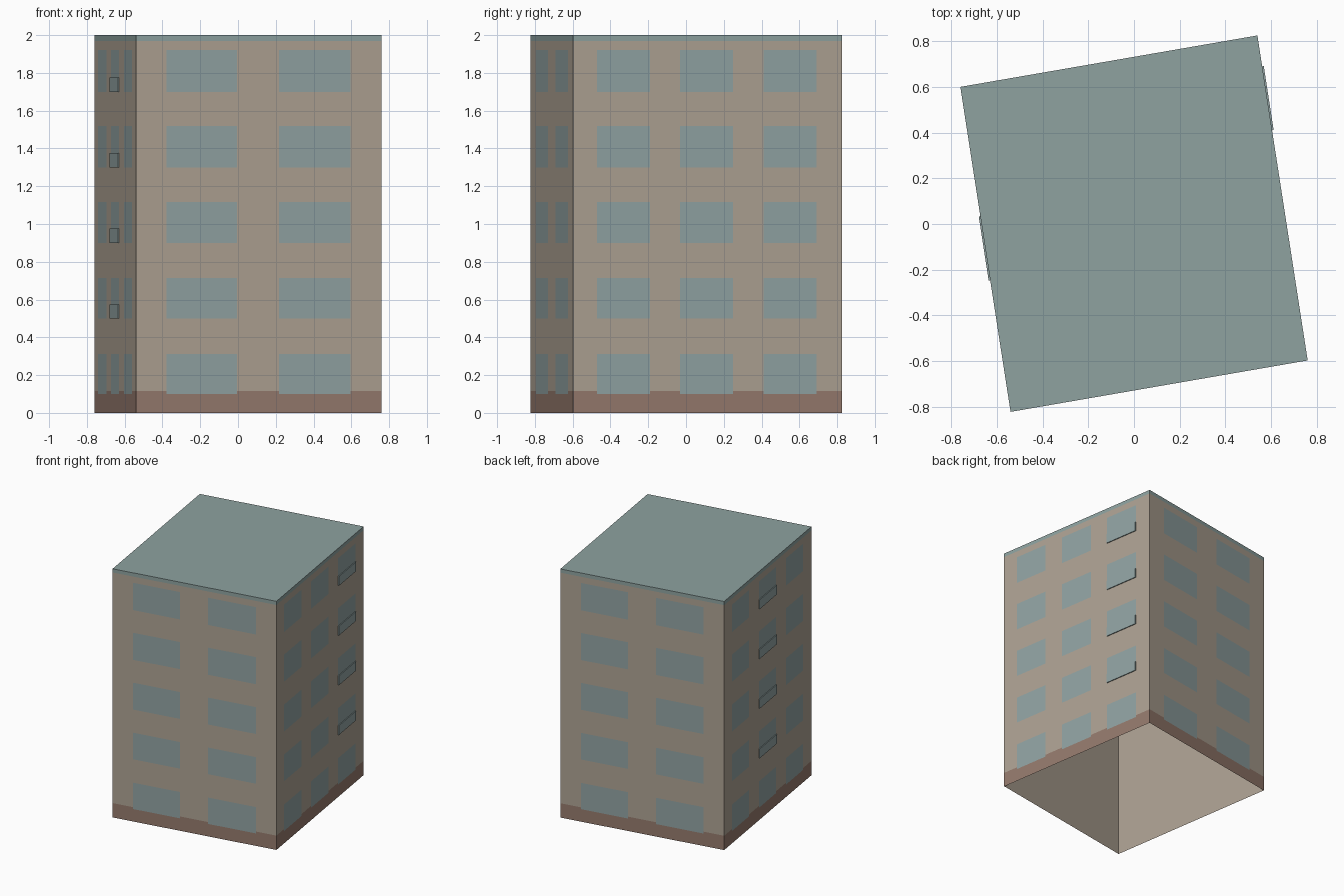
import bpy, bmesh
from mathutils import Vector

cube = bpy.data.objects.get("Cube")
if cube:
    bpy.data.objects.remove(cube, do_unlink=True)


def material(name, rgb):
    lin = [((c / 255 + 0.055) / 1.055) ** 2.4 for c in rgb] + [1]
    m = bpy.data.materials.new(name)
    m.use_nodes = True
    m.diffuse_color = lin
    m.node_tree.nodes["Principled BSDF"].inputs["Base Color"].default_value = lin
    return m


WALL, GLASS, PLINTH, ROOF = range(4)
mats = [material("tan_wall", (174, 162, 147)), material("teal_glass", (145, 163, 163)),
        material("brown_plinth", (149, 122, 109)), material("teal_roof", (142, 162, 160))]

# Footprint corners, counter-clockwise from the front
A, B, C, D = [Vector(p) for p in ((-0.54, -0.822, 0), (0.76, -0.597, 0),
                                  (0.54, 0.825, 0), (-0.76, 0.6, 0))]
HEIGHT, EAVES, PLINTH_TOP = 2.0, 1.97, 0.115
FLOORS = [(0.1 + 0.4 * i, 0.312 + 0.402 * i) for i in range(5)]
PAIR = [(0.125, 0.412), (0.583, 0.874)]
TRIPLE = [(0.088, 0.285), (0.398, 0.595), (0.708, 0.905)]


def finish(name, bm):
    mesh = bpy.data.meshes.new(name)
    bm.to_mesh(mesh)
    bm.free()
    for m in mats:
        mesh.materials.append(m)
    obj = bpy.data.objects.new(name, mesh)
    bpy.context.collection.objects.link(obj)


def quad(bm, points, mat):
    bm.faces.new([bm.verts.new(p) for p in points]).material_index = mat


def inside(value, spans):
    return any(lo < value < hi for lo, hi in spans)


def wall(name, start, end, bays):
    """Wall cut along window edges, coloured cell by cell."""
    bm = bmesh.new()
    us = sorted({0, 1, *(u for bay in bays for u in bay)})
    zs = sorted({0, PLINTH_TOP, EAVES, HEIGHT, *(z for f in FLOORS for z in f)})
    for u0, u1 in zip(us, us[1:]):
        for z0, z1 in zip(zs, zs[1:]):
            z = (z0 + z1) / 2
            if inside((u0 + u1) / 2, bays) and inside(z, FLOORS):
                mat = GLASS
            elif z > EAVES:
                mat = ROOF
            else:
                mat = PLINTH if z < PLINTH_TOP else WALL
            p, q = start.lerp(end, u0), start.lerp(end, u1)
            quad(bm, [p + Vector((0, 0, z0)), q + Vector((0, 0, z0)),
                      q + Vector((0, 0, z1)), p + Vector((0, 0, z1))], mat)
    bmesh.ops.remove_doubles(bm, verts=bm.verts, dist=0.0001)
    finish(name, bm)


def window_panels(name, start, end, bay):
    """Shallow panels over the lower part of the upper windows."""
    bm = bmesh.new()
    out = (end - start).cross(Vector((0, 0, 1))).normalized() * 0.007
    p, q = start.lerp(end, bay[0]), start.lerp(end, bay[1])
    for z0, _ in FLOORS[1:]:
        lo, hi = Vector((0, 0, z0)), Vector((0, 0, z0 + 0.075))
        ring = [p, q, q + out, p + out]
        low, top = [v + lo for v in ring], [v + hi for v in ring]
        quad(bm, low[::-1], GLASS)
        quad(bm, top, GLASS)
        for i in range(4):
            j = (i + 1) % 4
            quad(bm, [low[j], low[i], top[i], top[j]], GLASS)
    bmesh.ops.remove_doubles(bm, verts=bm.verts, dist=0.0001)
    bmesh.ops.recalc_face_normals(bm, faces=bm.faces)
    finish(name, bm)


wall("front_wall", A, B, PAIR)
wall("left_wall", B, C, TRIPLE)
wall("back_wall", C, D, PAIR)
wall("right_wall", D, A, TRIPLE)
window_panels("left_window_panels", B, C, TRIPLE[2])
window_panels("right_window_panels", D, A, TRIPLE[1])

# Flat roof
bm = bmesh.new()
quad(bm, [p + Vector((0, 0, HEIGHT)) for p in (A, B, C, D)], ROOF)
finish("roof", bm)

# Plain lining, open at the bottom and facing inward
bm = bmesh.new()
low = [p * 0.997 for p in (A, B, C, D)]
top = [p + Vector((0, 0, HEIGHT - 0.003)) for p in low]
for i in range(4):
    j = (i + 1) % 4
    quad(bm, [low[j], low[i], top[i], top[j]], WALL)
quad(bm, top[::-1], WALL)
bmesh.ops.remove_doubles(bm, verts=bm.verts, dist=0.0001)
finish("inner_lining", bm)
